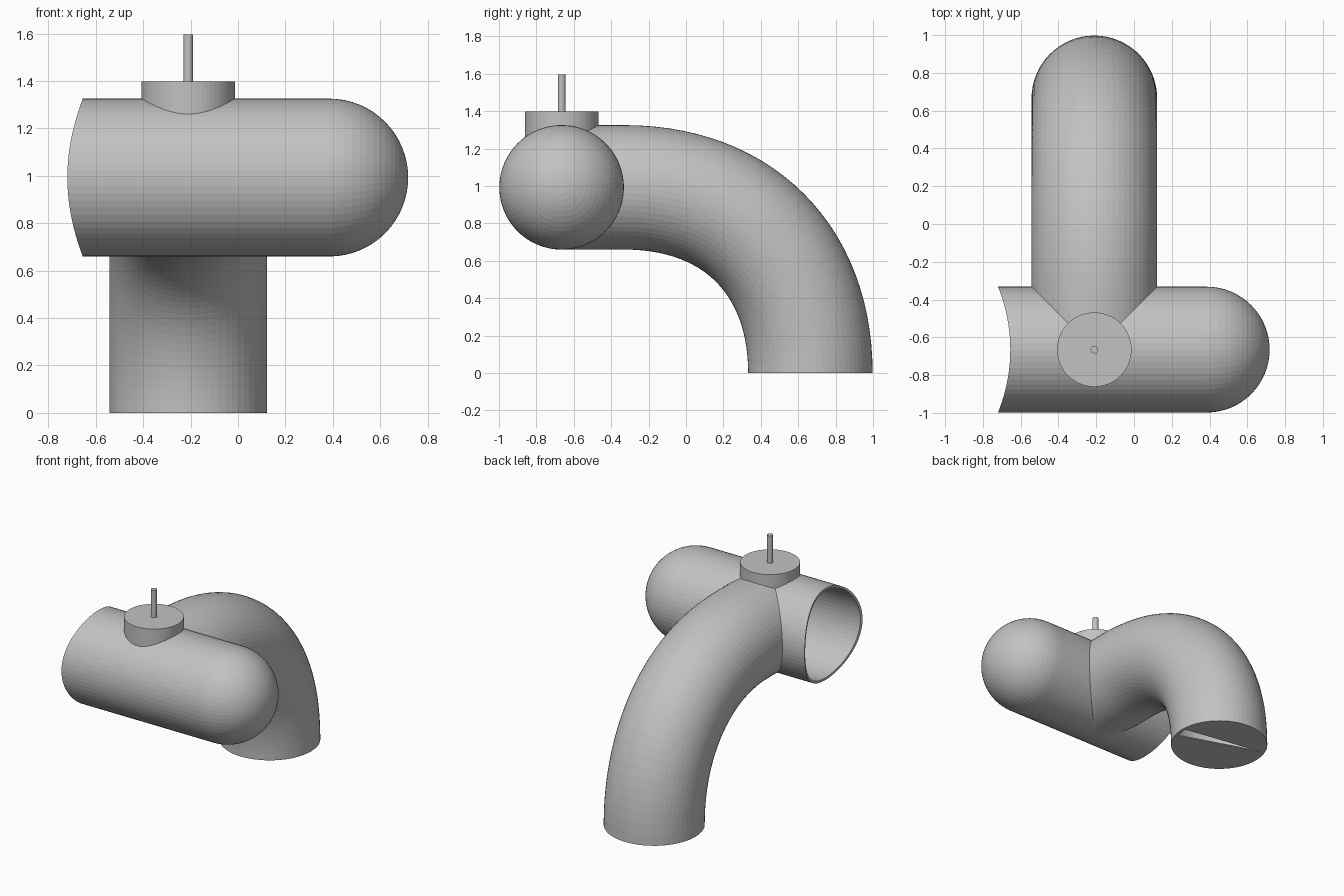
import bpy, bmesh
from math import sin, cos, pi, radians
from mathutils import Vector

cube = bpy.data.objects.get("Cube")
if cube:
    bpy.data.objects.remove(cube, do_unlink=True)

R, WALL = 0.333, 0.016        # pipe radius and wall thickness
CX, CY, CZ = -0.21, -0.665, 0.993   # where the two pipes meet
X, Y, Z = Vector((1, 0, 0)), Vector((0, 1, 0)), Vector((0, 0, 1))

grey = bpy.data.materials.new("plain_grey")
grey.use_nodes = True
colour = (0.54, 0.54, 0.54, 1)
grey.diffuse_color = colour
grey.node_tree.nodes["Principled BSDF"].inputs["Base Color"].default_value = colour


def finish(name, bm):
    bmesh.ops.remove_doubles(bm, verts=bm.verts, dist=1e-5)
    bmesh.ops.recalc_face_normals(bm, faces=bm.faces)
    mesh = bpy.data.meshes.new(name)
    bm.to_mesh(mesh)
    bm.free()
    mesh.materials.append(grey)
    obj = bpy.data.objects.new(name, mesh)
    bpy.context.collection.objects.link(obj)
    return obj


def loft(name, rings, sides=64):
    """Closed solid through circles given as (centre, u axis, v axis, radius)."""
    bm = bmesh.new()
    loops = []
    for c, u, v, r in rings:
        angles = [2 * pi * i / sides for i in range(sides)]
        loops.append([bm.verts.new(c + r * (cos(a) * u + sin(a) * v)) for a in angles])
    for a, b in zip(loops, loops[1:]):
        for i in range(sides):
            j = (i + 1) % sides
            bm.faces.new((a[i], a[j], b[j], b[i]))
    bm.faces.new(loops[0])
    bm.faces.new(loops[-1])
    return finish(name, bm)


def upright(name, x, y, z0, z1, r, sides):
    return loft(name, [(Vector((x, y, z)), X, Y, r) for z in (z0, z1)], sides)


def main_pipe(name, r):
    """Level pipe with a round closed end."""
    rings = [(Vector((-1, CY, CZ)), Y, Z, r)]
    for i in range(17):
        a = pi / 2 * i / 16
        rings.append((Vector((0.385 + r * sin(a), CY, CZ)), Y, Z, max(r * cos(a), 1e-7)))
    return loft(name, rings)


def elbow_pipe(name, r, floor):
    """Pipe that runs back from the junction and bends down."""
    start, k, steps = -0.33, 0.61, 28
    span = -CY - start
    pts = [(start, CZ), (start + k * span, CZ), (-CY, k * CZ), (-CY, 0)]
    rings = [(Vector((CX, CY, CZ)), X, Z, r)]
    for i in range(steps + 1):
        t = i / steps
        s = 1 - t
        w = (s**3, 3 * s * s * t, 3 * s * t * t, t**3)
        d = (s * s, 2 * s * t, t * t)
        y, z = (sum(a * p[n] for a, p in zip(w, pts)) for n in (0, 1))
        ty, tz = (sum(a * (q[n] - p[n]) for a, p, q in zip(d, pts, pts[1:])) for n in (0, 1))
        normal = Vector((0, -tz, ty)).normalized()
        rings.append((Vector((CX, y, max(z, floor))), X, normal, r))
    return loft(name, rings)


def combine(target, tool, operation):
    mod = target.modifiers.new("bool", 'BOOLEAN')
    mod.operation, mod.solver, mod.object = operation, 'EXACT', tool
    bpy.context.view_layer.update()
    graph = bpy.context.evaluated_depsgraph_get()
    mesh = bpy.data.meshes.new_from_object(target.evaluated_get(graph))
    target.modifiers.clear()
    target.data = mesh
    bpy.data.objects.remove(tool, do_unlink=True)


# Hollow pipe body
body = main_pipe("pipe_body", R)
combine(body, elbow_pipe("elbow", R - 0.0004, 0), 'UNION')
hollow = main_pipe("hollow", R - WALL)
combine(hollow, elbow_pipe("elbow_hollow", R - WALL - 0.0004, 0.008), 'UNION')
combine(body, hollow, 'DIFFERENCE')

# Curved cut at the open end
notch = 0.886
combine(body, upright("end_cutter", -0.655 - notch, CY, 0, 2, notch, 160), 'DIFFERENCE')

# Narrow slit in the bottom plate
bm = bmesh.new()
corners = [Vector((CX + 0.314 * cos(radians(a)), -CY + 0.314 * sin(radians(a)), -0.05))
           for a in (159, 2, -16)]
face = bm.faces.new([bm.verts.new(c) for c in corners])
top = bmesh.ops.extrude_face_region(bm, geom=[face])["geom"]
bmesh.ops.translate(bm, vec=Z * 0.1, verts=[g for g in top if isinstance(g, bmesh.types.BMVert)])
combine(body, finish("slit_cutter", bm), 'DIFFERENCE')

# Round cap and stem on top
upright("valve_cap", CX, CY, 1.24, 1.398, 0.197, 64)
upright("valve_stem", CX, CY, 1.38, 1.597, 0.02, 24)
